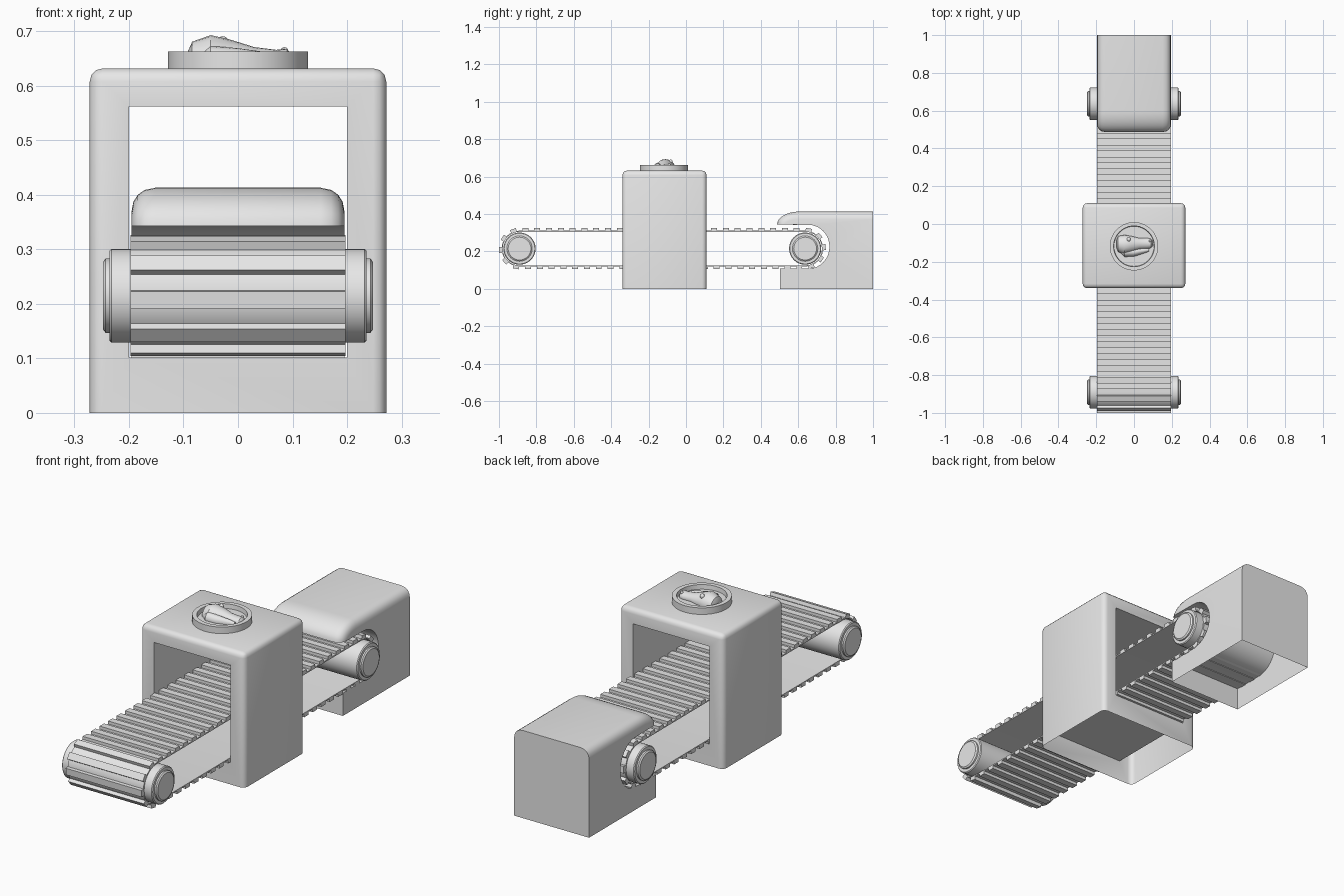
import bpy, bmesh
from math import sin, cos, pi, radians
from mathutils import Matrix, Vector

if "Cube" in bpy.data.objects:
    bpy.data.objects.remove(bpy.data.objects["Cube"], do_unlink=True)

grey = bpy.data.materials.new("plain grey")
grey.use_nodes = True
grey.diffuse_color = (0.8, 0.8, 0.8, 1)
grey.node_tree.nodes["Principled BSDF"].inputs["Base Color"].default_value = (0.8, 0.8, 0.8, 1)


def finish(bm, name, smooth=True):
    """Turn a bmesh into a linked, shaded object."""
    mesh = bpy.data.meshes.new(name)
    bm.to_mesh(mesh)
    bm.free()
    mesh.materials.append(grey)
    ob = bpy.data.objects.new(name, mesh)
    bpy.context.collection.objects.link(ob)
    bpy.ops.object.select_all(action='DESELECT')
    ob.select_set(True)
    bpy.context.view_layer.objects.active = ob
    if smooth:
        bpy.ops.object.shade_smooth_by_angle(angle=radians(35))
    return ob


def loft(rings, loop=False):
    """Skin equal-length closed rings; cap the ends unless they join up."""
    bm = bmesh.new()
    rows = [[bm.verts.new(p) for p in ring] for ring in rings]
    pairs = list(zip(rows, rows[1:]))
    if loop:
        pairs.append((rows[-1], rows[0]))
    for a, b in pairs:
        for i in range(len(a)):
            j = (i + 1) % len(a)
            bm.faces.new((a[i], a[j], b[j], b[i]))
    if not loop:
        bm.faces.new(rows[0])
        bm.faces.new(rows[-1])
    bmesh.ops.recalc_face_normals(bm, faces=bm.faces)
    return bm


def circle(n):
    return [(cos(2 * pi * i / n), sin(2 * pi * i / n)) for i in range(n)]


def box(bm, lo, hi):
    lo, hi = Vector(lo), Vector(hi)
    mat = Matrix.Translation((lo + hi) / 2) @ Matrix.Diagonal((*(hi - lo), 1))
    return bmesh.ops.create_cube(bm, size=1, matrix=mat)["verts"]


def open_bottom(bm):
    under = [f for f in bm.faces if all(v.co.z < 0.001 for v in f.verts)]
    bmesh.ops.delete(bm, geom=under, context='FACES')


# Shared belt layout
FRONT_Y, BACK_Y, AXLE_Z = -0.89, 0.637, 0.215
BELT_HALF = 0.197

# Gate: rounded box, hollow below, with a tunnel cut through it
bm = bmesh.new()
box(bm, (-0.272, -0.34, 0), (0.272, 0.11, 0.632))
rounded = [e for e in bm.edges if max(v.co.z for v in e.verts) > 0.5]
bmesh.ops.bevel(bm, geom=rounded, offset=0.024, segments=3, profile=0.5, affect='EDGES')
gate = finish(bm, "gate", smooth=False)
bm = bmesh.new()
box(bm, (-0.2, -0.5, 0.102), (0.2, 0.3, 0.562))
cutter = finish(bm, "tunnel_cutter", smooth=False)
cutter.hide_render = True
cut = gate.modifiers.new("tunnel", 'BOOLEAN')
cut.operation, cut.solver, cut.object = 'DIFFERENCE', 'EXACT', cutter
bpy.context.view_layer.objects.active = gate
bpy.ops.object.modifier_apply(modifier=cut.name)
bpy.data.objects.remove(cutter, do_unlink=True)
bm = bmesh.new()
bm.from_mesh(gate.data)
open_bottom(bm)
bm.to_mesh(gate.data)
bm.free()
gate.select_set(True)
bpy.ops.object.shade_smooth_by_angle(angle=radians(35))


# End housing: C-shaped side profile, its lip and top edges rounded off
def housing_profile(x, inset):
    steps = 8
    pts = [(0.502, 0), (1, 0), (1, 0.413 - inset)]
    for i in range(steps + 1):
        t = pi / 2 * (1 - i / steps)
        pts.append((0.605 - (0.118 - inset) * cos(t), 0.343 + (0.07 - inset) * sin(t)))
    for i in range(2 * steps + 1):
        t = pi / 2 - pi * i / (2 * steps)
        pts.append((0.655 + 0.112 * cos(t), 0.225 + 0.117 * sin(t)))
    pts.append((0.502, 0.108))
    return [(x, y, z) for y, z in pts]


half = [(0.195, 0.042), (0.192, 0.026), (0.184, 0.013), (0.171, 0.004), (0.152, 0)]
steps = [(-x, d) for x, d in half] + half[::-1]
bm = loft([housing_profile(x, d) for x, d in steps])
open_bottom(bm)
finish(bm, "end_housing")

# Rollers with stepped end caps
cap = [(0.19, 0.086), (0.232, 0.086), (0.236, 0.082), (0.236, 0.068),
       (0.243, 0.068), (0.248, 0.061)]
outline = [(-x, r) for x, r in cap[::-1]] + cap
for name, cy in (("front_roller", FRONT_Y), ("back_roller", BACK_Y)):
    finish(loft([[(x, cy + r * c, AXLE_Z + r * s) for c, s in circle(32)]
                 for x, r in outline]), name)

# Belt path: position and outward angle at a given distance along the loop
RADIUS = 0.096
SPAN = BACK_Y - FRONT_Y
ARC = pi * RADIUS
TOTAL = 2 * (SPAN + ARC)


def belt_point(d):
    d %= TOTAL
    if d < SPAN:
        return FRONT_Y + d, pi / 2
    if d < SPAN + ARC:
        return BACK_Y, pi / 2 - (d - SPAN) / RADIUS
    if d < 2 * SPAN + ARC:
        return BACK_Y - (d - SPAN - ARC), -pi / 2
    return FRONT_Y, -pi / 2 - (d - 2 * SPAN - ARC) / RADIUS


# Belt band
rings = []
for start in (SPAN, 2 * SPAN + ARC):
    for i in range(13):
        cy, a = belt_point(start + ARC * i / 12.001)
        rings.append([(x, cy + r * cos(a), AXLE_Z + r * sin(a))
                      for x, r in ((-BELT_HALF, RADIUS), (BELT_HALF, RADIUS),
                                   (BELT_HALF, RADIUS - 0.006), (-BELT_HALF, RADIUS - 0.006))])
finish(loft(rings, loop=True), "belt_band")

# Belt treads
bm = bmesh.new()
COUNT = 58
for i in range(COUNT):
    cy, a = belt_point(TOTAL * (i + 0.5) / COUNT)
    verts = box(bm, (-BELT_HALF, RADIUS - 0.004, -0.016), (BELT_HALF, 0.11, 0.016))
    place = Matrix.Translation((0, cy, AXLE_Z)) @ Matrix.Rotation(a, 4, 'X')
    bmesh.ops.transform(bm, matrix=place, verts=verts)
finish(bm, "belt_treads", smooth=False)

# Round dish on top of the gate
DISH_Y = -0.118
wall = [(0.128, 0.625), (0.128, 0.663), (0.108, 0.663), (0.106, 0.642)]
finish(loft([[(r * c, DISH_Y + r * s, z) for c, s in circle(48)] for r, z in wall]), "dish")


# Animal head relief lying in the dish: (x, y, half width, height)
def relief(name, sections):
    finish(loft([[(x, y + w * c, 0.645 + h * s) for c, s in circle(20)]
                 for x, y, w, h in sections]), name)


relief("head", [(-0.092, -0.105, 0.022, 0.018), (-0.084, -0.106, 0.042, 0.036),
                (-0.05, -0.11, 0.052, 0.048), (-0.015, -0.108, 0.044, 0.04),
                (0.03, -0.105, 0.03, 0.026), (0.07, -0.103, 0.029, 0.021),
                (0.09, -0.103, 0.024, 0.023), (0.101, -0.105, 0.01, 0.008)])
relief("jaw", [(-0.07, -0.145, 0.01, 0.012), (-0.05, -0.15, 0.024, 0.028),
               (0.0, -0.15, 0.022, 0.024), (0.05, -0.142, 0.014, 0.017),
               (0.08, -0.138, 0.007, 0.01)])

# Eye and nostril bumps
for name, size, spot in (("eye", 0.011, (-0.028, -0.082, 0.68)),
                         ("nostril", 0.007, (0.085, -0.09, 0.664))):
    bm = bmesh.new()
    bmesh.ops.create_uvsphere(bm, u_segments=12, v_segments=8, radius=size,
                              matrix=Matrix.Translation(spot))
    finish(bm, name)
